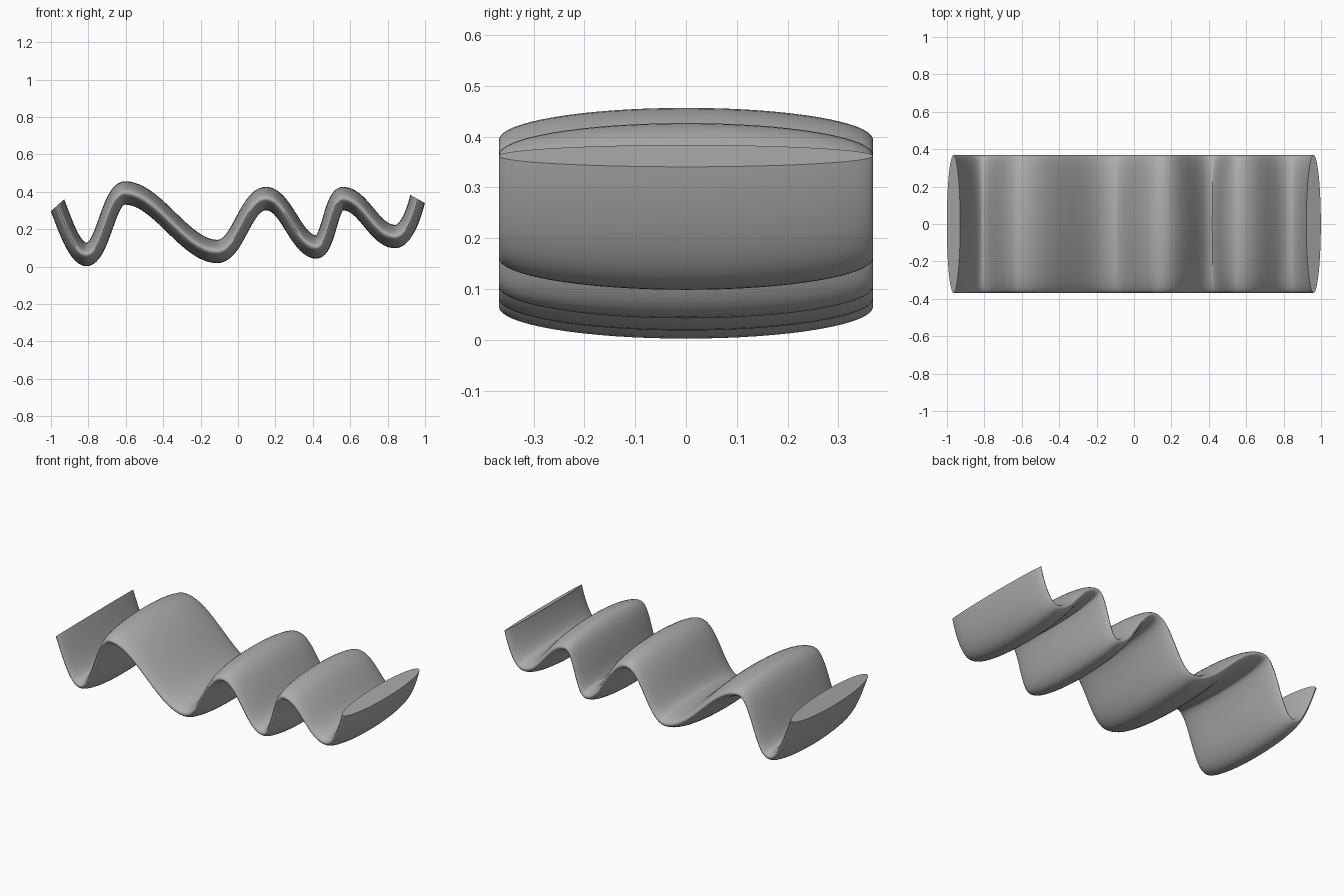
import bpy, bmesh, math
from mathutils import Vector
from mathutils.geometry import interpolate_bezier

cube = bpy.data.objects.get("Cube")
if cube:
    bpy.data.objects.remove(cube, do_unlink=True)

HALF_WIDTH = 0.368
RADIUS_X, RADIUS_Z = 0.0415, 0.0625
SIDES, STEPS = 64, 24


def point(x, z):
    return Vector((x, 0, z))


# Crests and troughs of the wave, each with a level tangent
wave = [point(-0.81, 0.065), point(-0.605, 0.394), point(-0.11, 0.081),
        point(0.15, 0.364), point(0.42, 0.105), point(0.56, 0.364),
        point(0.84, 0.161)]
# Handle length of each span as a share of its run
reach = [0.43, 0.35, 0.42, 0.40, 0.46, 0.40]

# Raised left-hand and right-hand ends, then the spans between them
spans = [(point(-0.965, 0.328), point(-0.93, 0.24), point(-0.875, 0.065), wave[0])]
for a, b, share in zip(wave, wave[1:], reach):
    handle = Vector(((b.x - a.x) * share, 0, 0))
    spans.append((a, a + handle, b - handle, b))
spans.append((wave[-1], point(0.90, 0.161), point(0.943, 0.29), point(0.96, 0.362)))

path = [spans[0][0]]
for span in spans:
    path += interpolate_bezier(*span, STEPS + 1)[1:]

# Sweep a flat oval along the path
bm = bmesh.new()
rings = []
for i, centre in enumerate(path):
    tangent = path[min(i + 1, len(path) - 1)] - path[max(i - 1, 0)]
    tangent.z *= RADIUS_X / RADIUS_Z
    tangent.normalize()
    across = Vector((-tangent.z * RADIUS_X, 0, tangent.x * RADIUS_Z))
    ring = []
    for s in range(SIDES):
        angle = math.tau * s / SIDES
        side = Vector((0, HALF_WIDTH * math.cos(angle), 0))
        ring.append(bm.verts.new(centre + side + across * math.sin(angle)))
    rings.append(ring)

for r, q in zip(rings, rings[1:]):
    for s in range(SIDES):
        t = (s + 1) % SIDES
        bm.faces.new((r[s], r[t], q[t], q[s]))

# Flat end caps
bm.faces.new(rings[0])
bm.faces.new(rings[-1])
bmesh.ops.recalc_face_normals(bm, faces=bm.faces)

mesh = bpy.data.meshes.new("wavy_strip")
bm.to_mesh(mesh)
bm.free()
strip = bpy.data.objects.new("wavy_strip", mesh)
bpy.context.collection.objects.link(strip)

# Plain grey material
grey = bpy.data.materials.new("plain_grey")
grey.use_nodes = True
colour = (0.42, 0.42, 0.42, 1)
grey.diffuse_color = colour
grey.node_tree.nodes["Principled BSDF"].inputs["Base Color"].default_value = colour
mesh.materials.append(grey)

# Smooth surface with sharp rims at the caps
bpy.ops.object.select_all(action="DESELECT")
strip.select_set(True)
bpy.context.view_layer.objects.active = strip
bpy.ops.object.shade_smooth_by_angle(angle=math.radians(40))
